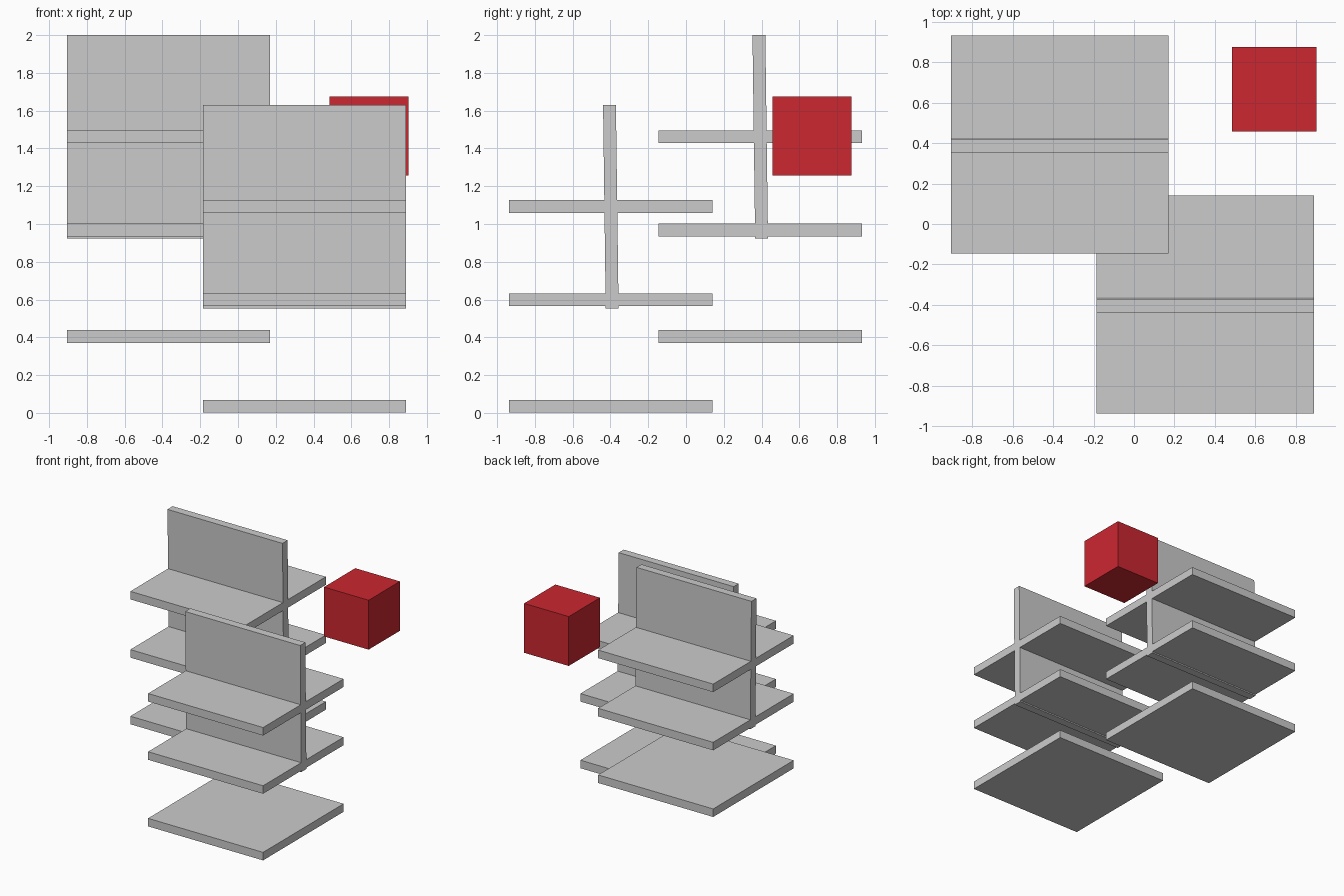
import bpy
from math import radians

if "Cube" in bpy.data.objects:
    bpy.data.objects.remove(bpy.data.objects["Cube"])

SIZE, THICK = 1.077, 0.068


def box(name, loc, dims, tilt=0.0):
    bpy.ops.mesh.primitive_cube_add(size=1, location=loc, rotation=(tilt, 0, 0))
    ob = bpy.context.object
    ob.name = name
    ob.scale = dims
    return ob


def shelf_stack(name, x, y, z):
    # three horizontal shelves
    for label, h in (("bottom", 0.035), ("middle", 0.599), ("top", 1.092)):
        box(f"{name}_{label}_shelf", (x, y, z + h), (SIZE, SIZE, THICK))
    # slightly leaning upright panel crossing the upper two shelves
    box(f"{name}_upright_panel", (x, y, z + 1.092), (SIZE, THICK, SIZE), radians(0.75))


shelf_stack("front_stack", 0.352, -0.398, 0.0)
shelf_stack("rear_stack", -0.368, 0.393, 0.37)

# floating red cube
cube = box("red_cube", (0.694, 0.667, 1.465), (0.418, 0.418, 0.418))
red = bpy.data.materials.new("red")
red.diffuse_color = (0.6, 0.02, 0.03, 1)
red.use_nodes = True
red.node_tree.nodes["Principled BSDF"].inputs["Base Color"].default_value = red.diffuse_color
cube.data.materials.append(red)
